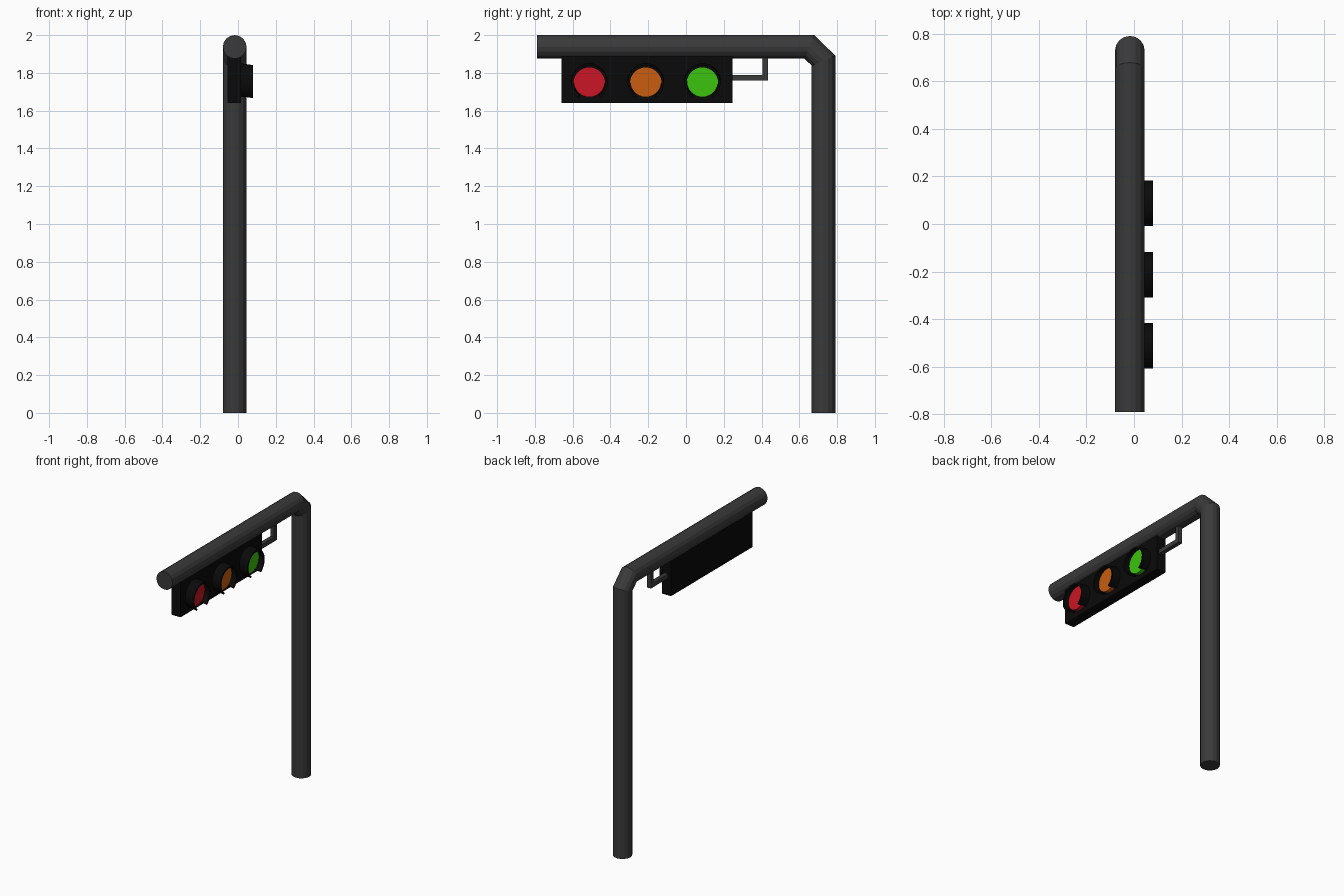
import bpy, bmesh
from math import sin, cos, pi, radians
from mathutils import Vector, Matrix

if "Cube" in bpy.data.objects:
    bpy.data.objects.remove(bpy.data.objects["Cube"])

CX = -0.0175   # pole centre line in x
LZ = 1.755     # lamp height


def material(name, rgb):
    m = bpy.data.materials.new(name)
    m.diffuse_color = (*rgb, 1)
    m.use_nodes = True
    m.node_tree.nodes["Principled BSDF"].inputs["Base Color"].default_value = m.diffuse_color
    return m


def finish(bm, name, mat, smooth=None):
    bmesh.ops.recalc_face_normals(bm, faces=bm.faces)
    me = bpy.data.meshes.new(name)
    bm.to_mesh(me)
    bm.free()
    ob = bpy.data.objects.new(name, me)
    bpy.context.collection.objects.link(ob)
    me.materials.append(mat)
    if smooth:
        bpy.ops.object.select_all(action='DESELECT')
        ob.select_set(True)
        bpy.context.view_layer.objects.active = ob
        bpy.ops.object.shade_smooth_by_angle(angle=radians(smooth))
    return ob


def bridge(bm, a, b):
    n = len(a)
    for i in range(n):
        bm.faces.new((a[i], a[(i + 1) % n], b[(i + 1) % n], b[i]))


def tube(name, path, radius, sides, mat, phase=0.0, smooth=None):
    """Mitred tube along (y, z) points in the plane x = CX."""
    bm = bmesh.new()
    pts = [Vector(p) for p in path]
    rings = []
    for i, p in enumerate(pts):
        d0 = (p - pts[i - 1]).normalized() if i else None
        d1 = (pts[i + 1] - p).normalized() if i < len(pts) - 1 else d0
        d0 = d0 or d1
        t = (d0 + d1).normalized()
        n = Vector((-t.y, t.x)) / t.dot(d1)
        ring = []
        for k in range(sides):
            a = 2 * pi * k / sides + phase
            q = p + n * radius * cos(a)
            ring.append(bm.verts.new((CX + radius * sin(a), q.x, q.y)))
        rings.append(ring)
    for a, b in zip(rings, rings[1:]):
        bridge(bm, a, b)
    bm.faces.new(rings[0])
    bm.faces.new(rings[-1])
    return finish(bm, name, mat, smooth)


def box(name, lo, hi, mat):
    bm = bmesh.new()
    lo, hi = Vector(lo), Vector(hi)
    bmesh.ops.create_cube(bm, size=1, matrix=Matrix.Translation((lo + hi) / 2)
                          @ Matrix.Diagonal((*(hi - lo), 1)))
    return finish(bm, name, mat)


def lens(name, y, mat):
    bm = bmesh.new()
    x0, x1 = 0.005, 0.043
    bmesh.ops.create_cone(bm, cap_ends=True, segments=32, radius1=0.083, radius2=0.083,
                          depth=x1 - x0, matrix=Matrix.Translation(((x0 + x1) / 2, y, LZ))
                          @ Matrix.Rotation(pi / 2, 4, 'Y'))
    return finish(bm, name, mat, 30)


def visor(name, y, mat):
    """Hood open at the bottom, drooping slightly towards its front edge."""
    bm = bmesh.new()
    steps, start, end = 24, radians(-55), radians(235)
    profile = ((0.084, 0.012, 0), (0.096, 0.012, 0), (0.096, 0.079, -0.01), (0.084, 0.079, -0.01))
    rings = []
    for i in range(steps + 1):
        a = start + (end - start) * i / steps
        rings.append([bm.verts.new((x, y + r * cos(a), LZ + r * sin(a) + dz))
                      for r, x, dz in profile])
    for a, b in zip(rings, rings[1:]):
        bridge(bm, a, b)
    bm.faces.new(rings[0])
    bm.faces.new(rings[-1])
    return finish(bm, name, mat, 30)


steel = material("dark_steel", (0.042, 0.042, 0.042))
black = material("black", (0.003, 0.003, 0.003))

# Bent pole with horizontal arm
tube("pole_and_arm", [(0.728, 0), (0.728, 1.865), (0.653, 1.9375), (-0.79, 1.9375)],
     0.0625, 16, steel)

# Lamp housing hanging under the arm
box("housing", (-0.055, -0.66, 1.64), (0.016, 0.245, 1.89), black)

# Square bracket joining housing end to arm
tube("bracket", [(0.23, 1.775), (0.42, 1.775), (0.42, 1.90)], 0.021, 4, steel, pi / 4)

# Lamps with hoods
for name, y, rgb in (("red", -0.512, (0.58, 0.008, 0.018)),
                     ("amber", -0.213, (0.58, 0.11, 0.005)),
                     ("green", 0.087, (0.045, 0.55, 0.004))):
    lens(name + "_lens", y, material(name, rgb))
    visor(name + "_visor", y, black)
